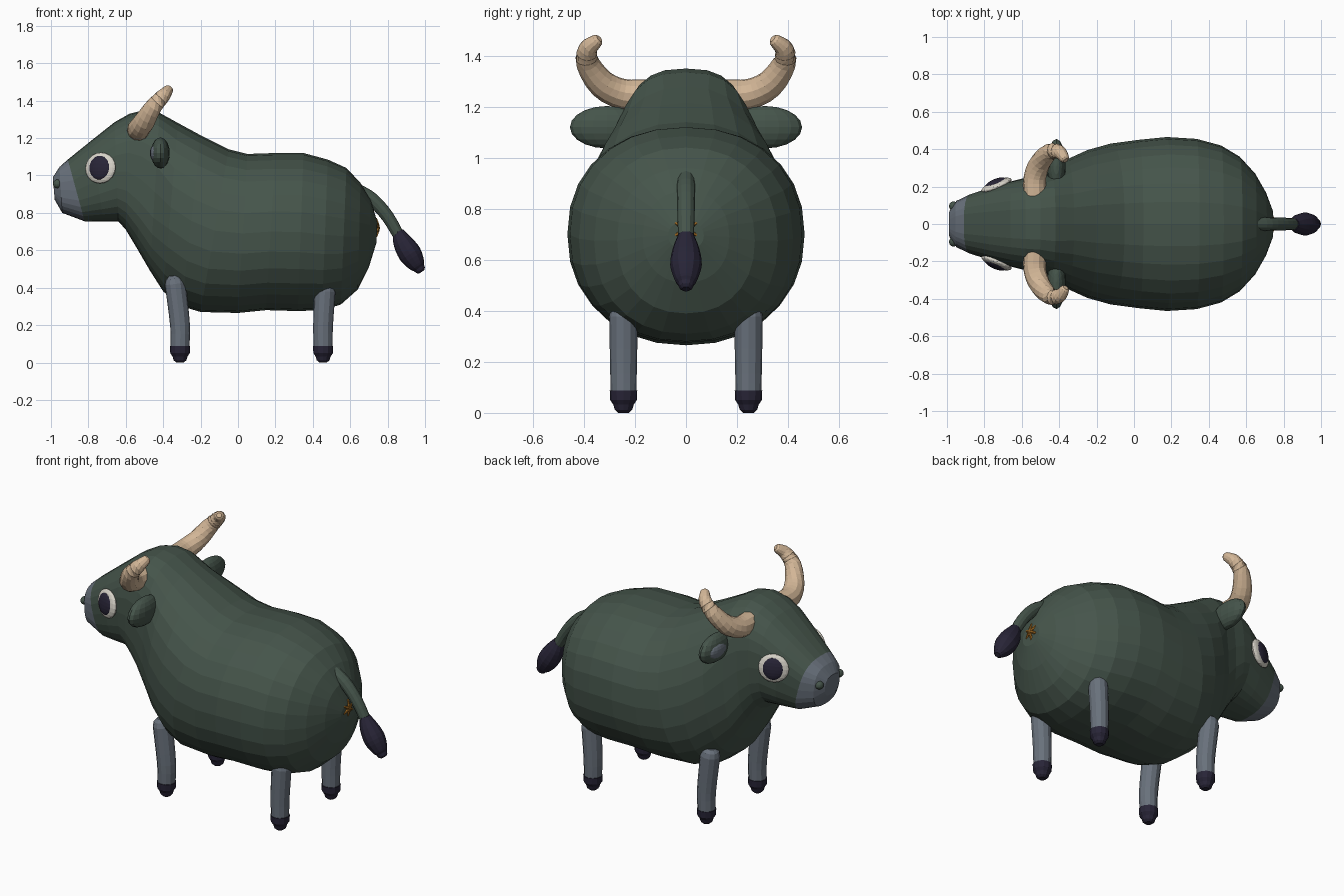
import bpy
import bmesh
import math
from mathutils import Vector, Matrix

cube = bpy.data.objects.get("Cube")
if cube:
    bpy.data.objects.remove(cube, do_unlink=True)


def material(name, r, g, b):
    mat = bpy.data.materials.new(name)
    mat.use_nodes = True
    mat.diffuse_color = (r, g, b, 1)
    shader = mat.node_tree.nodes["Principled BSDF"]
    shader.inputs["Base Color"].default_value = (r, g, b, 1)
    shader.inputs["Roughness"].default_value = 0.8
    return mat


GREEN = material("dark green hide", 0.06, 0.09, 0.07)
GREY = material("slate grey", 0.14, 0.165, 0.2)
DARK = material("dark violet", 0.021, 0.018, 0.038)
HORN = material("horn beige", 0.65, 0.47, 0.31)
WHITE = material("eye white", 0.68, 0.65, 0.58)
ORANGE = material("burnt orange", 0.32, 0.13, 0.015)


def finish(name, bm, *mats):
    """Turn a bmesh into a flat-shaded object."""
    bmesh.ops.recalc_face_normals(bm, faces=bm.faces)
    mesh = bpy.data.meshes.new(name)
    bm.to_mesh(mesh)
    bm.free()
    for mat in mats:
        mesh.materials.append(mat)
    obj = bpy.data.objects.new(name, mesh)
    bpy.context.collection.objects.link(obj)
    return obj


def skin(name, rings, *mats, first_rings=0):
    """Bridge closed rings and cap the ends; the first rings use the second material."""
    bm = bmesh.new()
    loops = [[bm.verts.new(p) for p in ring] for ring in rings]
    count = len(rings[0])
    caps = [bm.faces.new(loops[0]), bm.faces.new(loops[-1])]
    if first_rings:
        caps[0].material_index = 1
    for row, (a, b) in enumerate(zip(loops, loops[1:])):
        for i in range(count):
            j = (i + 1) % count
            face = bm.faces.new((a[i], a[j], b[j], b[i]))
            face.material_index = int(row < first_rings)
    return finish(name, bm, *mats)


def spline(points, steps):
    """Catmull-Rom smoothing of (x, y, z, radius) points."""
    pts = [Vector(p) for p in points]
    ext = [2 * pts[0] - pts[1]] + pts + [2 * pts[-1] - pts[-2]]
    out = []
    for a, b, c, d in zip(ext, ext[1:], ext[2:], ext[3:]):
        for s in range(steps):
            t = s / steps
            out.append(0.5 * (2 * b + (c - a) * t + (2 * a - 5 * b + 4 * c - d) * t * t
                              + (3 * b - a - 3 * c + d) * t ** 3))
    return out + [pts[-1]]


def tube(name, points, mat, sides=12, steps=3, ref=(0, 1, 0)):
    """Tapered tube along a smooth path, with a rounded end."""
    path = spline(points, steps)
    end, before = path[-1], path[-2]
    direction = (end - before).to_3d().normalized()
    for along, shrink in ((0.5, 0.85), (0.8, 0.5)):
        tip = end.to_3d() + direction * end.w * along
        path.append(Vector((*tip, end.w * shrink)))
    rings = []
    for i, p in enumerate(path):
        tangent = (path[min(i + 1, len(path) - 1)] - path[max(i - 1, 0)]).to_3d().normalized()
        u = tangent.cross(Vector(ref)).normalized()
        v = tangent.cross(u)
        angles = [math.tau * k / sides for k in range(sides)]
        rings.append([p.to_3d() + p.w * (u * math.cos(a) + v * math.sin(a)) for a in angles])
    return skin(name, rings, mat)


def blob(name, center, size, mat, turn=0.0, tilt=0.0, segments=16):
    """Ellipsoid, turned about z after a tilt about x."""
    bm = bmesh.new()
    bmesh.ops.create_uvsphere(bm, u_segments=segments, v_segments=10, radius=1)
    rot = Matrix.Rotation(turn, 4, "Z") @ Matrix.Rotation(tilt, 4, "X")
    bm.transform(Matrix.Translation(center) @ rot @ Matrix.Diagonal((*size, 1)))
    return finish(name, bm, mat)


# Body and head: slanted sections given as top x, top z, bottom x, bottom z, half width
sections = [
    (-0.99, 0.99, -0.98, 0.87, 0.07), (-0.955, 1.045, -0.94, 0.8, 0.125),
    (-0.91, 1.085, -0.82, 0.755, 0.16), (-0.78, 1.19, -0.72, 0.755, 0.2),
    (-0.66, 1.285, -0.64, 0.755, 0.23), (-0.58, 1.33, -0.6, 0.71, 0.245),
    (-0.5, 1.35, -0.54, 0.61, 0.255), (-0.42, 1.335, -0.47, 0.49, 0.28),
    (-0.32, 1.28, -0.4, 0.38, 0.345), (-0.2, 1.215, -0.3, 0.3, 0.395),
    (-0.05, 1.14, -0.2, 0.27, 0.43), (0.05, 1.115, 0, 0.265, 0.45),
    (0.2, 1.12, 0.15, 0.28, 0.465), (0.35, 1.12, 0.32, 0.275, 0.455),
    (0.48, 1.085, 0.45, 0.28, 0.42), (0.58, 1.04, 0.55, 0.31, 0.36),
    (0.655, 0.96, 0.64, 0.39, 0.27), (0.71, 0.87, 0.7, 0.51, 0.17),
    (0.745, 0.75, 0.74, 0.64, 0.07),
]


def section_ring(tx, tz, bx, bz, width, sides=28):
    top, bottom = Vector((tx, 0, tz)), Vector((bx, 0, bz))
    middle, half = (top + bottom) / 2, (top - bottom) / 2
    # head sections are boxier than the barrel
    power = 2 / (2.7 if tx < -0.35 else 2.2)
    ring = []
    for k in range(sides):
        a = math.tau * k / sides
        c, s = math.cos(a), math.sin(a)
        up = math.copysign(abs(c) ** power, c)
        out = math.copysign(abs(s) ** power, s)
        ring.append(middle + half * up + Vector((0, width * out, 0)))
    return ring


skin("body_and_head", [section_ring(*s) for s in sections], GREEN, GREY, first_rings=2)

# Paired parts
for side, label in ((1, "right"), (-1, "left")):
    # Legs and hooves
    for x, top, lean, place in ((-0.31, 0.42, -0.025, "front"), (0.455, 0.38, 0.01, "back")):
        y = side * 0.245
        tube(f"{place}_leg_{label}", [(x, y, 0.08, 0.05), (x, y, 0.2, 0.053),
                                      (x + lean, y, top, 0.056)], GREY)
        tube(f"{place}_hoof_{label}", [(x, y, 0.088, 0.054), (x, y, 0.05, 0.052),
                                       (x, y, 0.032, 0.04)], DARK, steps=1)

    # Horn curling outward, up and back
    horn = [(-0.53, 0.15, 1.245, 0.062), (-0.53, 0.25, 1.25, 0.06),
            (-0.5, 0.33, 1.29, 0.056), (-0.45, 0.385, 1.37, 0.046),
            (-0.4, 0.385, 1.425, 0.038), (-0.375, 0.355, 1.455, 0.028)]
    tube(f"horn_{label}", [(x, side * y, z, r) for x, y, z, r in horn], HORN, ref=(0.8, 0, 0.6))

    # Ear with a grey inner side facing forward
    blob(f"ear_{label}", (-0.415, side * 0.31, 1.12), (0.05, 0.145, 0.083), GREEN)
    blob(f"inner_ear_{label}", (-0.435, side * 0.33, 1.12), (0.036, 0.09, 0.05), GREY)

    # Eye: white disc and dark pupil on the cheek
    turn = side * math.radians(22)
    tilt = side * math.radians(6)
    normal = Vector((-math.sin(abs(turn)), side * math.cos(turn), 0.1)).normalized()
    eye = Vector((-0.735, side * 0.207, 1.04))
    blob(f"eye_{label}", eye, (0.087, 0.026, 0.083), WHITE, turn, tilt, 24)
    blob(f"pupil_{label}", eye + normal * 0.012, (0.061, 0.022, 0.065), DARK, turn, tilt, 24)

    # Nostril
    blob(f"nostril_{label}", (-0.965, side * 0.095, 0.955), (0.024, 0.026, 0.024), GREEN)

# Tail and tuft
tube("tail", [(0.64, 0, 0.92, 0.036), (0.72, 0, 0.87, 0.036), (0.8, 0, 0.78, 0.034),
              (0.87, 0, 0.66, 0.03)], GREEN)
tube("tail_tuft", [(0.855, 0, 0.7, 0.03), (0.88, 0, 0.645, 0.052), (0.92, 0, 0.58, 0.062),
                   (0.955, 0, 0.525, 0.046), (0.968, 0, 0.506, 0.032)], DARK)

# Small star mark under the tail
for n, degrees in enumerate((30, 90, 150)):
    a = math.radians(degrees)
    dy, dz = 0.047 * math.cos(a), 0.047 * math.sin(a)
    tube(f"rear_star_bar_{n}", [(0.738, -dy, 0.72 - dz, 0.007), (0.75, 0, 0.72, 0.01),
                                (0.738, dy, 0.72 + dz, 0.007)], ORANGE, sides=6, ref=(1, 0, 0.2))
